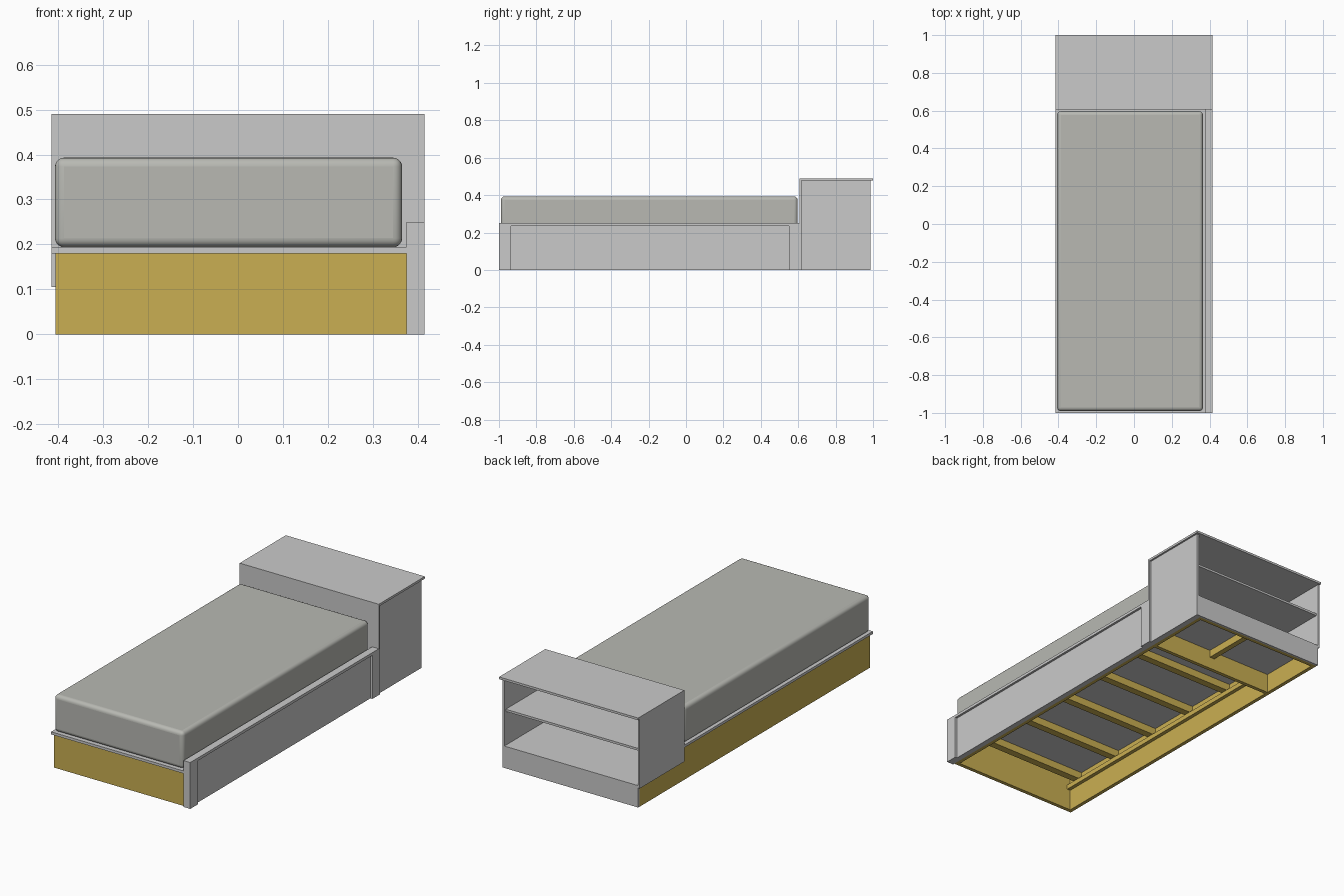
import bpy
import bmesh
from mathutils import Vector

if "Cube" in bpy.data.objects:
    bpy.data.objects.remove(bpy.data.objects["Cube"])


def material(name, rgb):
    m = bpy.data.materials.new(name)
    m.use_nodes = True
    m.diffuse_color = (*rgb, 1)
    bsdf = m.node_tree.nodes["Principled BSDF"]
    bsdf.inputs["Base Color"].default_value = (*rgb, 1)
    bsdf.inputs["Roughness"].default_value = 0.8
    return m


grey = material("grey_panel", (0.59, 0.59, 0.59))
wood = material("yellow_wood", (0.59, 0.43, 0.085))
fabric = material("mattress_fabric", (0.48, 0.485, 0.45))


def box(name, mat, x, y, z):
    """Axis-aligned box from (low, high) pairs."""
    size = Vector((x[1] - x[0], y[1] - y[0], z[1] - z[0]))
    bm = bmesh.new()
    bmesh.ops.create_cube(bm, size=1)
    bmesh.ops.scale(bm, vec=size, verts=bm.verts)
    mesh = bpy.data.meshes.new(name)
    bm.to_mesh(mesh)
    bm.free()
    mesh.materials.append(mat)
    ob = bpy.data.objects.new(name, mesh)
    ob.location = (sum(x) / 2, sum(y) / 2, sum(z) / 2)
    bpy.context.collection.objects.link(ob)
    return ob


LEFT, RIGHT = 0.375, -0.406      # frame sides
FRONT, BACK = -0.99, 0.975       # frame ends
HEAD = 0.607                     # front of the headboard unit
DECK, FLOOR = 0.18, 0.105        # frame heights: under mattress, under headboard
T = 0.02                         # timber thickness

# Wooden base frame, lower below the headboard unit
for side, x in (("left", (LEFT - T, LEFT)), ("right", (RIGHT, RIGHT + T))):
    box(f"{side}_frame_side", wood, x, (FRONT, HEAD), (0, DECK))
    box(f"{side}_headboard_frame_side", wood, x, (HEAD, BACK), (0, FLOOR))
inner = (RIGHT + T, LEFT - T)
box("frame_front", wood, inner, (FRONT, FRONT + T), (0, DECK))
box("frame_divider", wood, inner, (HEAD - T, HEAD), (0, DECK))
box("frame_back", wood, inner, (BACK - T, BACK), (0, FLOOR))
box("headboard_floor_beam", wood, (-0.03, 0), (HEAD, BACK - T), (0.065, FLOOR))

# Ledger strips and the cross slats between them
span = (FRONT + T, HEAD - T)
box("right_ledger", wood, (inner[0], inner[0] + T), span, (0.115, 0.14))
box("left_ledger", wood, (inner[1] - T, inner[1]), span, (0.115, 0.14))
for i in range(5):
    y = -0.9 + i * 0.296
    box(f"slat_{i + 1}", wood, inner, (y - 0.02, y + 0.02), (0.14, DECK))

# Deck and mattress
box("deck_panel", grey, (-0.415, LEFT), (-1, HEAD), (DECK, 0.194))
mattress = box("mattress", fabric, (-0.407, 0.365), (-0.99, 0.597), (0.194, 0.393))
bevel = mattress.modifiers.new("rounded_edges", "BEVEL")
bevel.width = 0.02
bevel.segments = 5
bpy.context.view_layer.objects.active = mattress
mattress.select_set(True)
bpy.ops.object.shade_smooth_by_angle()

# Left side rail: recessed panel between two posts and a cap
rail = (LEFT, 0.415)
box("rail_front_post", grey, rail, (-1, -0.935), (0, 0.235))
box("rail_back_post", grey, rail, (0.552, HEAD), (0, 0.235))
box("rail_panel", grey, (LEFT, 0.403), (-0.935, 0.552), (0, 0.235))
box("rail_cap", grey, rail, (-1, HEAD), (0.235, 0.25))

# Headboard shelf unit, open at the back
IN, OUT, TOP = HEAD + 0.011, 0.987, 0.478
box("headboard_front_panel", grey, (-0.415, 0.415), (HEAD, IN), (FLOOR, TOP))
box("headboard_front_panel_foot", grey, rail, (HEAD, IN), (0, FLOOR))
box("headboard_left_panel", grey, (0.393, 0.405), (IN, OUT), (0, TOP))
box("headboard_left_packing", grey, (LEFT, 0.393), (IN, BACK), (0, FLOOR))
box("headboard_right_panel", grey, (-0.415, RIGHT), (IN, OUT), (FLOOR, TOP))
box("headboard_top", grey, (-0.415, 0.415), (HEAD, 1), (TOP, 0.49))
inside = (RIGHT, 0.393)
box("headboard_floor", grey, inside, (IN, OUT), (FLOOR, 0.118))
box("headboard_shelf", grey, inside, (IN, 0.975), (0.3, 0.312))
box("headboard_kick_board", grey, inside, (BACK, OUT), (0, FLOOR))
